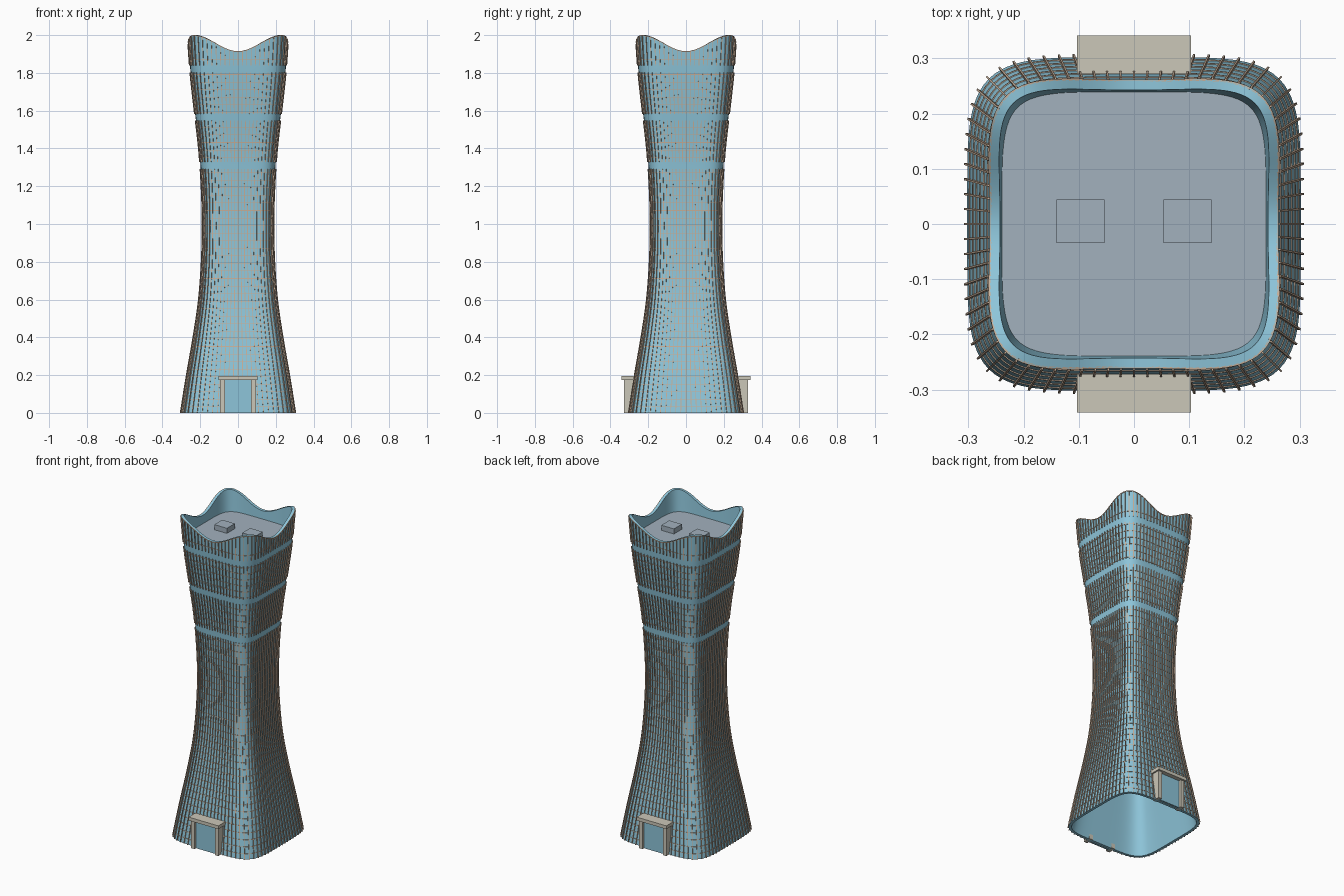
import bpy, bmesh, math

cube = bpy.data.objects.get("Cube")
if cube:
    bpy.data.objects.remove(cube, do_unlink=True)


def material(name, rgb):
    m = bpy.data.materials.new(name)
    m.use_nodes = True
    m.diffuse_color = (*rgb, 1)
    m.node_tree.nodes["Principled BSDF"].inputs["Base Color"].default_value = (*rgb, 1)
    return m


GLASS = material("blue_glass", (0.27, 0.56, 0.70))
TAN = material("tan_metal", (0.57, 0.43, 0.32))
STONE = material("pale_stone", (0.60, 0.57, 0.48))
ROOF = material("roof_grey", (0.36, 0.44, 0.51))

# Half width of the tower at every 0.2 of height
PROFILE = [0.302, 0.270, 0.235, 0.206, 0.191, 0.186, 0.192, 0.206, 0.229, 0.251, 0.265]
N = 160
STEP = 0.2
BANDS = (1.31, 1.565, 1.82)
BAND_HALF = 0.018


def half_width(z):
    t = max(0.0, min(z / STEP, len(PROFILE) - 1.001))
    i = int(t)
    f = t - i
    p1, p2 = PROFILE[i], PROFILE[i + 1]
    p0 = PROFILE[i - 1] if i else 2 * p1 - p2
    p3 = PROFILE[i + 2] if i + 2 < len(PROFILE) else 2 * p2 - p1
    return p1 + 0.5 * f * (p2 - p0 + f * (2*p0 - 5*p1 + 4*p2 - p3 + f * (3*(p1 - p2) + p3 - p0)))


def rounded_square(count, power=5):
    """Unit rounded square, points evenly spaced along its outline."""
    fine = []
    for i in range(4001):
        a = 2 * math.pi * i / 4000
        c, s = math.cos(a), math.sin(a)
        r = (abs(c) ** power + abs(s) ** power) ** (-1 / power)
        fine.append((r * c, r * s))
    lengths = [0.0]
    for p, q in zip(fine, fine[1:]):
        lengths.append(lengths[-1] + math.dist(p, q))
    pts, j = [], 0
    for k in range(count):
        while lengths[j] < lengths[-1] * k / count - 1e-9:
            j += 1
        pts.append(fine[j])
    return pts


OUTLINE = rounded_square(N)
NORMALS = []
for k in range(N):
    ax, ay = OUTLINE[k - 1]
    bx, by = OUTLINE[(k + 1) % N]
    d = math.hypot(bx - ax, by - ay)
    NORMALS.append(((by - ay) / d, (ax - bx) / d))


def rim(k):
    return 1.9575 - 0.0425 * math.cos(8 * math.pi * k / N)


def point(k, z, out=0.0, side=0.0):
    """Point on the facade, moved outward and sideways."""
    r = half_width(z)
    (x, y), (nx, ny) = OUTLINE[k % N], NORMALS[k % N]
    return (x * r + nx * out - ny * side, y * r + ny * out + nx * side, z)


def finish(bm, name, mat, smooth=True):
    bmesh.ops.recalc_face_normals(bm, faces=bm.faces)
    me = bpy.data.meshes.new(name)
    bm.to_mesh(me)
    bm.free()
    me.materials.append(mat)
    if smooth:
        me.shade_smooth()
        me.set_sharp_from_angle(angle=math.radians(35))
    ob = bpy.data.objects.new(name, me)
    bpy.context.collection.objects.link(ob)
    return ob


def loft(bm, loops, closed):
    """Skin a list of equal point loops; closed joins last to first."""
    rows = [[bm.verts.new(p) for p in loop] for loop in loops]
    n = len(rows[0])
    pairs = list(zip(rows, rows[1:])) + ([(rows[-1], rows[0])] if closed else [])
    for a, b in pairs:
        for i in range(n):
            j = (i + 1) % n
            bm.faces.new((a[i], a[j], b[j], b[i]))
    if not closed:
        bm.faces.new(rows[0])
        bm.faces.new(rows[-1])


def box(name, mat, lo, hi):
    bm = bmesh.new()
    bmesh.ops.create_cube(bm, size=1)
    for v in bm.verts:
        v.co = [(l + h) / 2 + c * (h - l) for c, l, h in zip(v.co, lo, hi)]
    return finish(bm, name, mat, smooth=False)


# Hollow glass shell with a wavy rim
ROWS = 40
WALL = 0.017


def wall_loop(row, out):
    return [point(k, rim(k) * row / ROWS, out) for k in range(N)]


bm = bmesh.new()
outer = [wall_loop(r, 0) for r in range(ROWS + 1)]
inner = [wall_loop(r, -WALL) for r in range(ROWS, -1, -1)]
loft(bm, outer + inner, closed=True)
finish(bm, "glass_shell", GLASS)

# Vertical fins, interrupted by the plain bands
bm = bmesh.new()
FIN_HALF = 0.0018
starts = [0.0] + [b + BAND_HALF for b in BANDS]
for k in range(0, N, 2):
    ends = [b - BAND_HALF for b in BANDS] + [rim(k) - 0.004]
    for z0, z1 in zip(starts, ends):
        count = max(2, round((z1 - z0) / 0.05))
        loops = []
        for i in range(count + 1):
            z = z0 + (z1 - z0) * i / count
            loops.append([point(k, z, o, s * FIN_HALF)
                          for o, s in ((-0.002, -1), (0.006, -1), (0.006, 1), (-0.002, 1))])
        loft(bm, loops, closed=False)
finish(bm, "facade_fins", TAN, smooth=False)


# Horizontal floor ledges and the rim trim
def ledge(bm, level, height, out):
    loops = [[point(k, level(k) + dz, o) for k in range(N)]
             for dz, o in ((0, -0.002), (0, out), (height, out), (height, -0.002))]
    loft(bm, loops, closed=True)


bm = bmesh.new()
FLOOR = 0.04
for i in range(1, 48):
    z = i * FLOOR - 0.01
    if all(abs(z - b) > BAND_HALF + 0.003 for b in BANDS):
        ledge(bm, lambda k: z, 0.003, 0.002)
finish(bm, "floor_ledges", TAN)

bm = bmesh.new()
ledge(bm, lambda k: rim(k) - 0.005, 0.005, 0.002)
finish(bm, "rim_trim", TAN)

# Roof deck and two plant boxes
ROOF_Z = 1.865
bm = bmesh.new()
loft(bm, [[point(k, z, -WALL + 0.003) for k in range(N)]
          for z in (ROOF_Z - 0.02, ROOF_Z)], closed=False)
finish(bm, "roof_deck", ROOF)
for side, x in (("right", -0.0965), ("left", 0.0965)):
    box("roof_box_" + side, ROOF, (x - 0.0435, -0.034, ROOF_Z - 0.005),
        (x + 0.0435, 0.044, ROOF_Z + 0.032))

# Entrance portals, front and back
for face, d in (("front", -1), ("back", 1)):
    def part(name, mat, x0, x1, near, far, z0, z1):
        y0, y1 = sorted((d * near, d * far))
        box(face + "_" + name, mat, (x0, y0, z0), (x1, y1, z1))

    part("lintel", STONE, -0.103, 0.103, 0.272, 0.341, 0.175, 0.196)
    part("door_glass", GLASS, -0.08, 0.08, 0.306, 0.314, 0.0, 0.177)
    for side, s in (("right", -1), ("left", 1)):
        x0, x1 = sorted((s * 0.07, s * 0.094))
        part("post_" + side, STONE, x0, x1, 0.280, 0.329, 0.0, 0.177)
